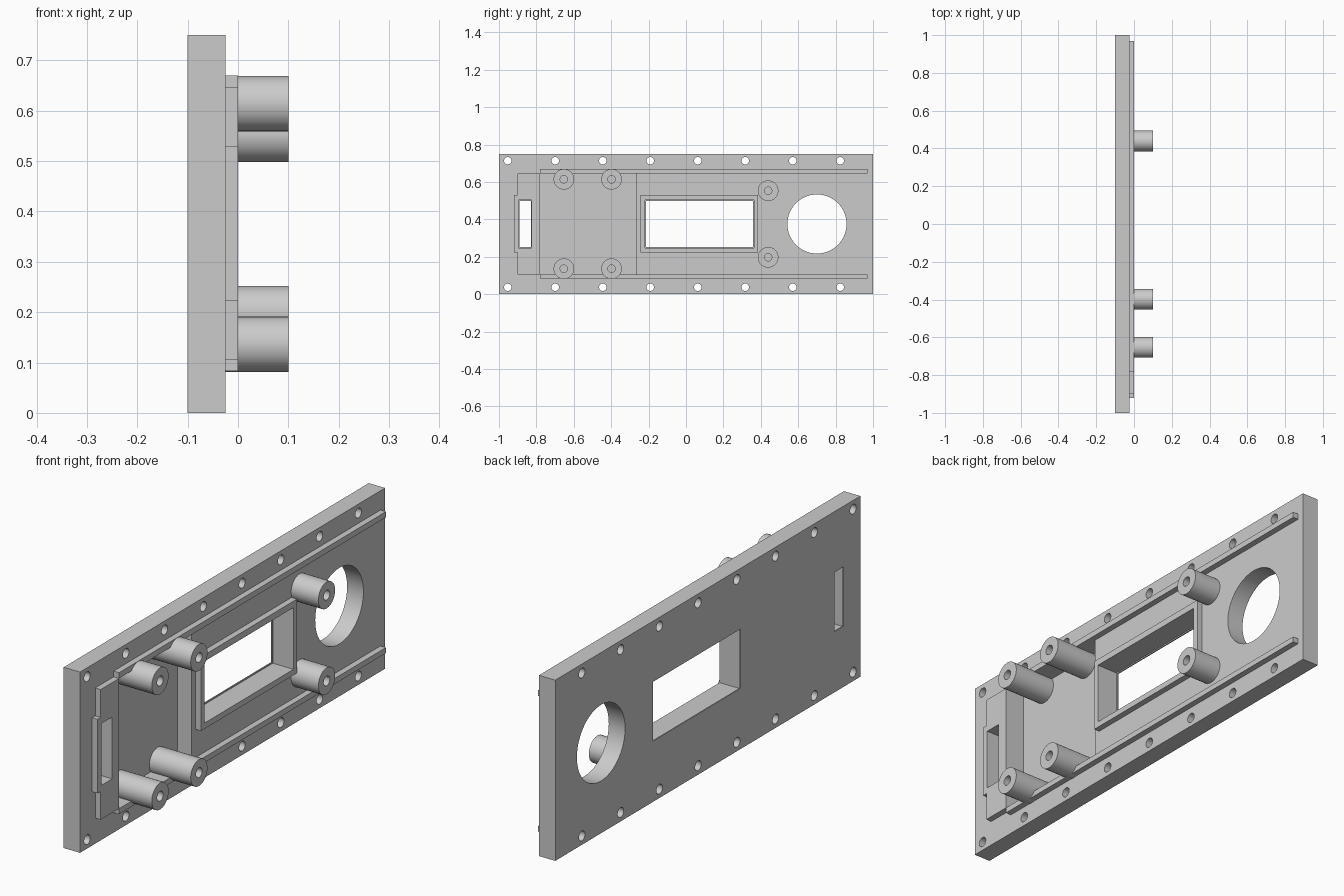
import bpy
import bmesh
import math
from mathutils import Matrix

if "Cube" in bpy.data.objects:
    bpy.data.objects.remove(bpy.data.objects["Cube"], do_unlink=True)

grey = bpy.data.materials.new("Plain grey")
grey.use_nodes = True
grey.diffuse_color = (0.6, 0.6, 0.6, 1)
grey.node_tree.nodes["Principled BSDF"].inputs["Base Color"].default_value = (0.6, 0.6, 0.6, 1)

BACK, FACE, RIM, TOP = -0.1, -0.025, 0.0, 0.1   # depth levels along x
FLOOR = -0.09                                   # bottom of the pocket
LIP = -0.095                                    # thin lip at the back of the windows
MID = 0.375


def finish(name, bm):
    mesh = bpy.data.meshes.new(name)
    bm.to_mesh(mesh)
    bm.free()
    obj = bpy.data.objects.new(name, mesh)
    bpy.context.collection.objects.link(obj)
    mesh.materials.append(grey)
    return obj


def box(name, xs, ys, zs):
    bm = bmesh.new()
    bmesh.ops.create_cube(bm, size=1)
    for v in bm.verts:
        v.co = [a[0] + (c + 0.5) * (a[1] - a[0]) for a, c in zip((xs, ys, zs), v.co)]
    return finish(name, bm)


def cylinder(name, xs, y, z, radius, sides=32):
    bm = bmesh.new()
    place = Matrix.Translation((sum(xs) / 2, y, z)) @ Matrix.Rotation(math.pi / 2, 4, "Y")
    bmesh.ops.create_cone(bm, cap_ends=True, segments=sides, radius1=radius,
                          radius2=radius, depth=xs[1] - xs[0], matrix=place)
    return finish(name, bm)


def combine(obj, other, operation):
    bpy.context.view_layer.objects.active = obj
    mod = obj.modifiers.new(operation, "BOOLEAN")
    mod.operation = operation
    mod.solver = "EXACT"
    mod.object = other
    bpy.ops.object.modifier_apply(modifier=mod.name)
    bpy.data.objects.remove(other, do_unlink=True)


def cut(obj, cutter):
    combine(obj, cutter, "DIFFERENCE")


def smooth(obj):
    bpy.ops.object.select_all(action="DESELECT")
    obj.select_set(True)
    bpy.context.view_layer.objects.active = obj
    bpy.ops.object.shade_smooth_by_angle(angle=math.radians(30))


def window(obj, ys, zs):
    # Opening that narrows slightly at the back lip
    g = 0.005
    cut(obj, box("cutter", (LIP, 0.2), ys, zs))
    cut(obj, box("cutter", (-0.2, 0.2), (ys[0] + g, ys[1] - g), (zs[0] + g, zs[1] - g)))


OPEN_Z = (0.247, 0.503)
FRAME_Z = (0.223, 0.53)
POCKET_Z = (0.106, 0.646)
SLOT_Y = (-0.895, -0.825)
DISPLAY_Y = (-0.22, 0.364)

# Base panel with pocket, round opening and screw holes
panel = box("panel", (BACK, FACE), (-1, 1), (0, 0.75))
cut(panel, box("cutter", (FLOOR, 0.2), (-0.78, -0.268), POCKET_Z))
cut(panel, cylinder("cutter", (-0.2, 0.2), 0.7, MID, 0.158, 64))
for i in range(8):
    for side in (-1, 1):
        cut(panel, cylinder("cutter", (-0.2, 0.2), -0.953 + 0.254 * i,
                            MID + side * 0.338, 0.02, 24))
window(panel, SLOT_Y, OPEN_Z)
window(panel, DISPLAY_Y, OPEN_Z)
smooth(panel)

# Raised end strip around the slot
strip = box("end_strip", (FACE, RIM), (-0.9, -0.78), POCKET_Z)
combine(strip, box("slot_surround", (FACE, RIM), (-0.92, -0.8), FRAME_Z), "UNION")
window(strip, SLOT_Y, OPEN_Z)

# Raised frame around the large window
frame = box("window_frame", (FACE, RIM), (-0.242, 0.386), FRAME_Z)
cut(frame, box("cutter", (-0.2, 0.2), DISPLAY_Y, OPEN_Z))

# Long rails
box("lower_rail", (FACE, RIM), (-0.78, 0.97), (0.083, POCKET_Z[0]))
box("upper_rail", (FACE, RIM), (-0.78, 0.97), (POCKET_Z[1], 0.67))

# Hollow mounting posts, the first two pairs standing in the pocket
for label, y, spread, base in (("outer", -0.653, 0.239, FLOOR),
                               ("middle", -0.398, 0.239, FLOOR),
                               ("inner", 0.439, 0.178, FACE)):
    for side, word in ((-1, "lower"), (1, "upper")):
        z = MID + side * spread
        post = cylinder(f"{label}_{word}_post", (base, TOP), y, z, 0.055, 48)
        cut(post, cylinder("cutter", (RIM, 0.2), y, z, 0.02, 24))
        smooth(post)
